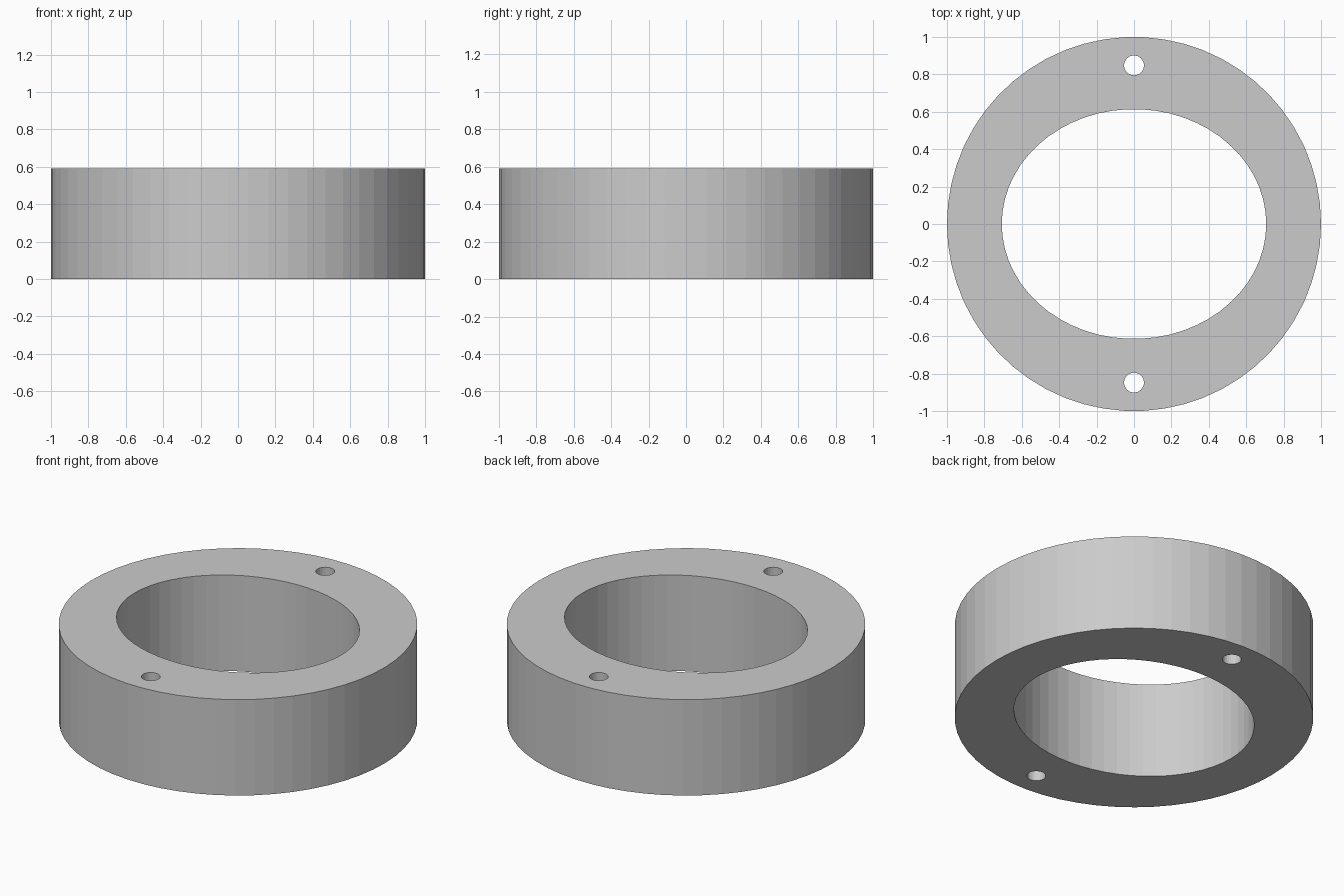
import bpy

if "Cube" in bpy.data.objects:
    bpy.data.objects.remove(bpy.data.objects["Cube"])

HEIGHT = 0.59


def cylinder(name, sides, rx, ry, z0, z1, y=0.0):
    bpy.ops.mesh.primitive_cylinder_add(vertices=sides, radius=1, depth=1,
                                        location=(0, y, (z0 + z1) / 2),
                                        rotation=(0, 0, 1.5707963))
    obj = bpy.context.object
    obj.name = name
    # first vertex turned onto the x axis, then sized in place
    bpy.ops.object.transform_apply(location=False, rotation=True, scale=False)
    obj.scale = (rx, ry, z1 - z0)
    bpy.ops.object.transform_apply(location=False, rotation=False, scale=True)
    return obj


def cut(target, cutter):
    mod = target.modifiers.new(cutter.name, 'BOOLEAN')
    mod.operation = 'DIFFERENCE'
    mod.solver = 'EXACT'
    mod.object = cutter
    cutter.hide_render = True
    cutter.display_type = 'WIRE'


# Round outer body
ring = cylinder("ring_body", 58, 1.0, 1.0, 0, HEIGHT)

# Oval centre opening
cut(ring, cylinder("oval_bore_cutter", 58, 0.707, 0.614, -0.1, HEIGHT + 0.1))

# Pair of small through holes, front and back
for label, y in (("front", -0.848), ("back", 0.848)):
    cut(ring, cylinder(label + "_hole_cutter", 32, 0.053, 0.053, -0.1, HEIGHT + 0.1, y))
